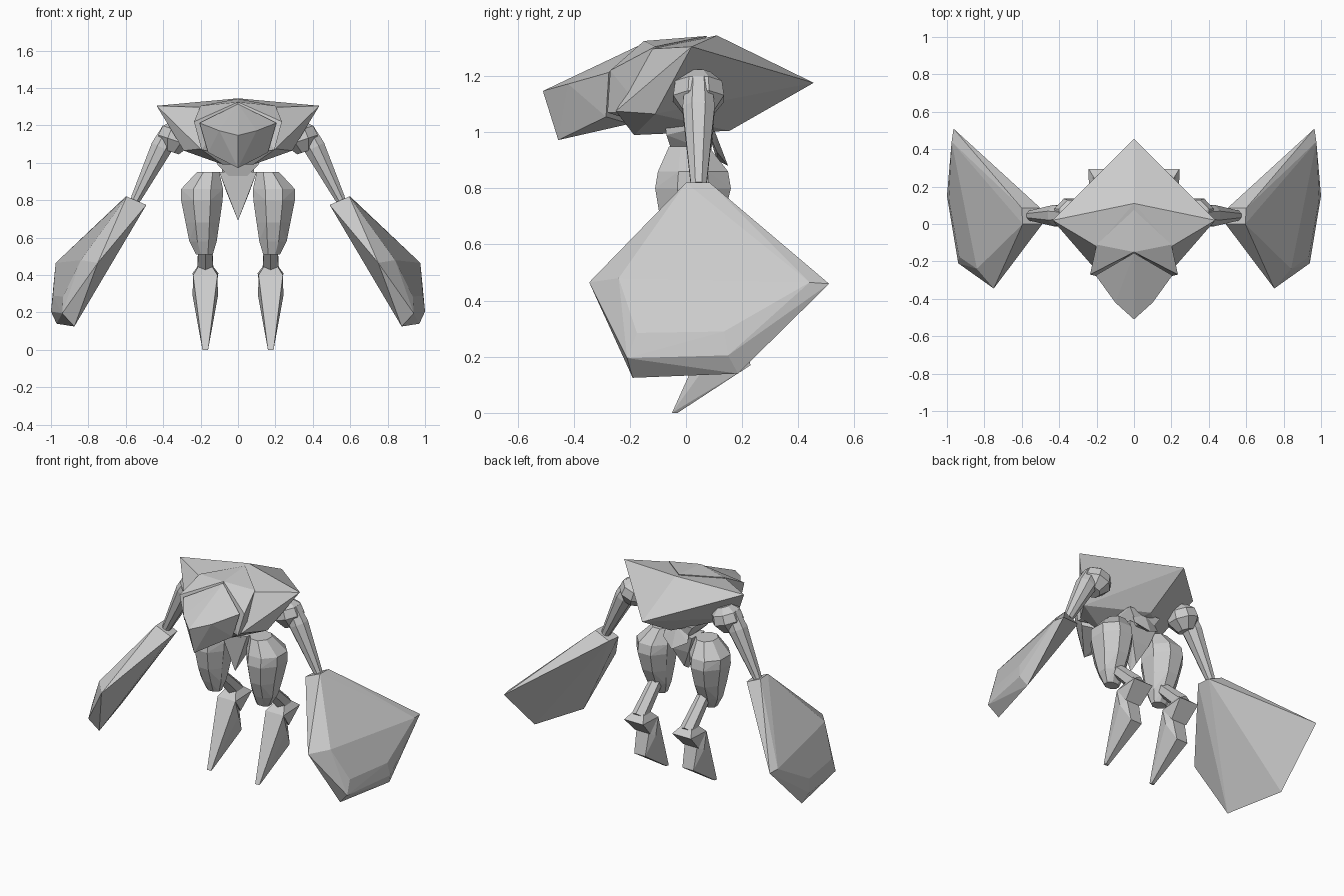
import bpy, bmesh, math
from mathutils import Vector

grey = bpy.data.materials.new("stone_grey")
grey.diffuse_color = (0.6, 0.6, 0.6, 1)


def solid(name, points, centre=False, pair=False):
    """Faceted convex part; centre = mirror the points, pair = mirror the part."""
    pts = list(points)
    if centre:
        pts += [(-p[0], p[1], p[2]) for p in points if p[0] > 0]
    bm = bmesh.new()
    for p in pts:
        bm.verts.new(p)
    res = bmesh.ops.convex_hull(bm, input=bm.verts[:])
    junk = [g for g in res["geom_interior"] if isinstance(g, bmesh.types.BMVert)]
    bmesh.ops.delete(bm, geom=junk, context='VERTS')
    bmesh.ops.dissolve_limit(bm, angle_limit=math.radians(1.5),
                             verts=bm.verts[:], edges=bm.edges[:])
    bmesh.ops.recalc_face_normals(bm, faces=bm.faces[:])
    me = bpy.data.meshes.new(name)
    bm.to_mesh(me)
    bm.free()
    me.materials.append(grey)
    ob = bpy.data.objects.new(name, me)
    bpy.context.collection.objects.link(ob)
    if pair:
        m = ob.modifiers.new("mirror", 'MIRROR')
        m.use_clip = False
        m.use_mirror_merge = False
    return ob


def rings(levels, sides=8):
    """Horizontal rings given as (x, y, z, radius_x, radius_y)."""
    out = []
    for x, y, z, rx, ry in levels:
        for i in range(sides):
            a = 2 * math.pi * (i + 0.5) / sides
            k = 1 / math.cos(math.pi / sides)
            out.append((x + rx * k * math.cos(a), y + ry * k * math.sin(a), z))
    return out


def limb(start, end, levels, sides=8):
    """Rings along an axis given as (fraction, radius)."""
    a, b = Vector(start), Vector(end)
    q = (b - a).to_track_quat('Z', 'Y')
    out = []
    for t, r in levels:
        for i in range(sides):
            w = 2 * math.pi * (i + 0.5) / sides
            out.append(tuple(a.lerp(b, t) + q @ Vector((r * math.cos(w), r * math.sin(w), 0))))
    return out


# Body shell
solid("body_shell", [
    (0, 0.455, 1.176), (0.435, 0.02, 1.305), (0, 0.11, 1.345), (0.2, -0.12, 1.297),
    (0.2, -0.25, 1.075), (0.29, -0.11, 1.065), (0.08, -0.185, 0.99), (0, 0.155, 1.005)],
    centre=True)

# Collar plate between body and head: two mirrored halves keep the V-shaped front
solid("collar_plate", [
    (0, 0.075, 1.343), (0.2, -0.11, 1.305), (0.235, -0.27, 1.22), (0.195, -0.28, 1.07),
    (0, -0.15, 1.325), (0, -0.15, 1.03), (0.19, -0.15, 1.07)], pair=True)

# Head wedge
solid("head", [
    (0, -0.155, 1.315), (0.205, -0.275, 1.213), (0.1, -0.42, 1.172), (0, -0.51, 1.147),
    (0, -0.455, 0.972), (0.16, -0.285, 1.055), (0, -0.2, 1.03)], centre=True)

# Waist, pelvis and tail plate
solid("waist", [
    (0.115, -0.075, 1.03), (0.115, 0.1, 1.03), (0.11, -0.07, 0.99),
    (0.05, -0.05, 0.93), (0.05, 0.09, 0.93)], centre=True)
solid("pelvis", [
    (0.1, -0.05, 0.95), (0.1, 0.08, 0.95), (0.06, 0.06, 0.84),
    (0, -0.03, 0.69), (0, 0.02, 0.72)], centre=True)
solid("tail_plate", [
    (0.08, 0.08, 1.0), (0, 0.1, 1.01), (0.09, 0.11, 0.93), (0, 0.15, 0.88),
    (0, 0.11, 0.9)], centre=True)

# Shoulder joints and arms
S, E = (0.36, 0.045, 1.18), (0.555, 0.045, 0.79)
solid("shoulder", limb((0.31, 0.045, 1.21), (0.36, 0.045, 1.06),
      [(0, 0.045), (0.25, 0.09), (0.6, 0.098), (1, 0.05)]), pair=True)
solid("upper_arm", limb(S, E, [(0.0, 0.05), (0.25, 0.062), (0.95, 0.03)]), pair=True)
solid("wrist", limb((0.53, 0.045, 0.84), E, [(0, 0.028), (1, 0.028)]), pair=True)

# Large shield claws: flat inner side, faceted outer side
solid("shield_claw", [
    (0.49, 0.0, 0.775), (0.5, 0.085, 0.775), (0.595, 0.0, 0.82), (0.6, 0.085, 0.82),
    (0.75, -0.345, 0.465), (0.965, 0.51, 0.46),
    (0.875, -0.19, 0.125), (0.97, 0.185, 0.14),
    (0.94, -0.21, 0.195), (1.0, 0.15, 0.205),
    (0.84, -0.24, 0.48), (0.935, -0.175, 0.285), (0.99, 0.135, 0.29),
    (0.975, 0.44, 0.465)], pair=True)

# Thighs
solid("thigh", rings([
    (0.16, 0.01, 0.95, 0.06, 0.07), (0.192, 0.025, 0.86, 0.112, 0.125),
    (0.193, 0.025, 0.8, 0.111, 0.135), (0.19, 0.02, 0.68, 0.09, 0.11),
    (0.187, 0.015, 0.58, 0.073, 0.07), (0.18, 0.01, 0.51, 0.045, 0.035)]), pair=True)

# Thin link running backwards to the heel
solid("leg_link", limb((0.175, 0.05, 0.6), (0.175, 0.235, 0.42),
      [(0, 0.04), (0.6, 0.022), (1, 0.05)], 6), pair=True)

# Heel spur with a wide rear edge
solid("heel_spur", [
    (0.105, 0.295, 0.41), (0.243, 0.295, 0.41), (0.16, 0.21, 0.48), (0.19, 0.21, 0.48),
    (0.11, 0.13, 0.4), (0.24, 0.13, 0.4), (0.12, 0.2, 0.31), (0.23, 0.2, 0.31)], pair=True)

# Pointed shin
solid("shin", [
    (0.11, 0.13, 0.4), (0.24, 0.13, 0.4), (0.107, 0.16, 0.29), (0.243, 0.16, 0.29),
    (0.175, 0.1, 0.29), (0.13, 0.2, 0.31), (0.22, 0.2, 0.31),
    (0.135, 0.23, 0.17), (0.215, 0.23, 0.17),
    (0.16, -0.05, 0), (0.19, -0.05, 0), (0.165, -0.03, 0), (0.185, -0.03, 0)], pair=True)
